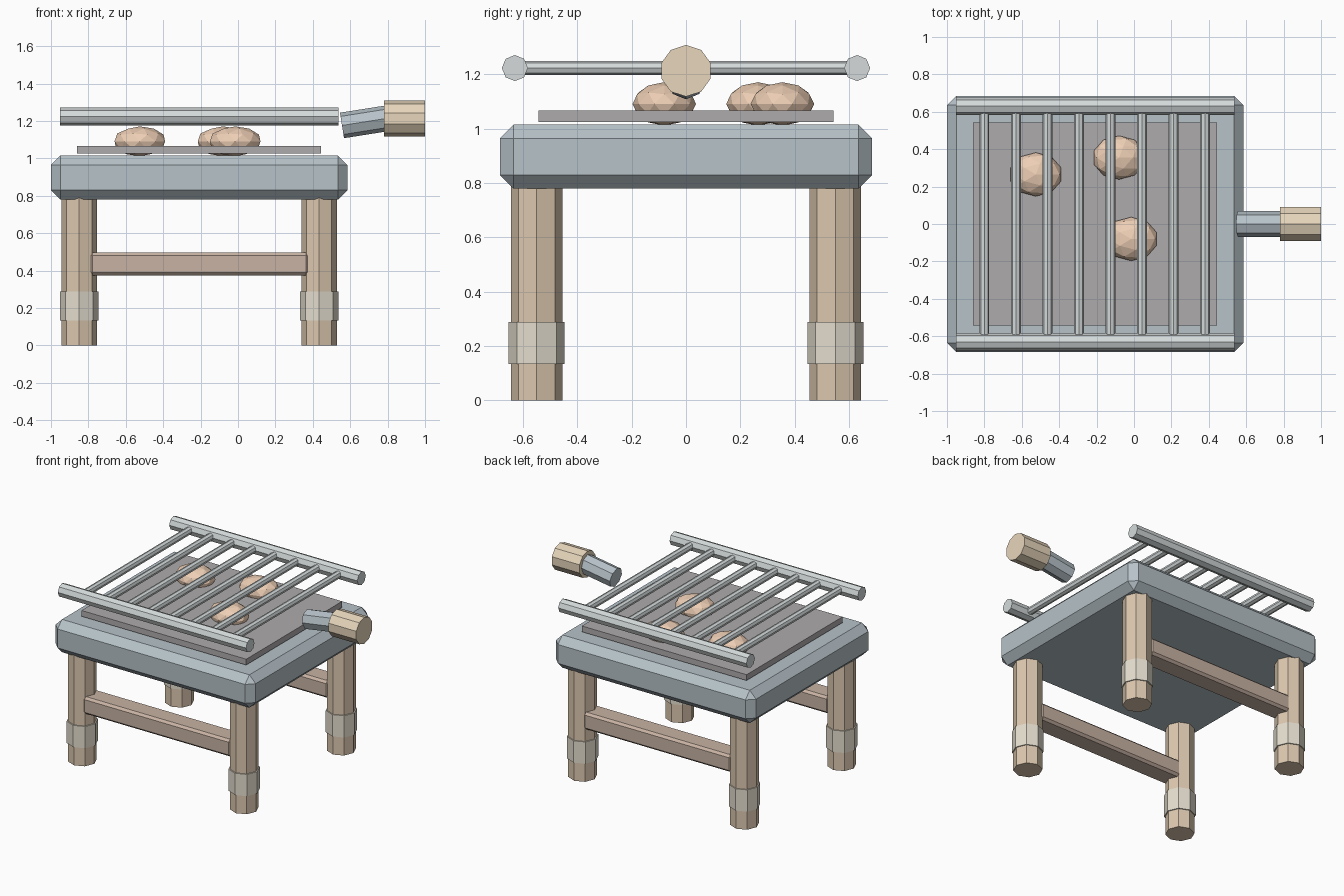
import bpy
from math import radians
from mathutils import Vector

if "Cube" in bpy.data.objects:
    bpy.data.objects.remove(bpy.data.objects["Cube"])


def material(name, r, g, b):
    m = bpy.data.materials.new(name)
    m.diffuse_color = (r, g, b, 1)
    m.use_nodes = True
    m.node_tree.nodes["Principled BSDF"].inputs["Base Color"].default_value = m.diffuse_color
    return m


STEEL = material("blue_steel", 0.47, 0.54, 0.58)
BAR = material("bare_metal", 0.66, 0.70, 0.70)
ASH = material("ash", 0.43, 0.41, 0.42)
WOOD = material("wood", 0.72, 0.58, 0.43)
DARK_WOOD = material("dark_wood", 0.58, 0.45, 0.37)
BAND = material("band", 0.78, 0.73, 0.62)
GRIP = material("grip", 0.80, 0.67, 0.50)
BUN = material("bun", 0.85, 0.62, 0.46)


def finish(name, mat):
    ob = bpy.context.object
    ob.name = name
    ob.data.materials.append(mat)
    return ob


def box(name, center, size, mat, bevel=0):
    bpy.ops.mesh.primitive_cube_add(size=1, location=center)
    ob = finish(name, mat)
    ob.scale = size
    bpy.ops.object.transform_apply(location=False, rotation=False, scale=True)
    if bevel:
        mod = ob.modifiers.new("chamfer", "BEVEL")
        mod.width = bevel
        mod.segments = 1
    return ob


def rod(name, start, end, radius, mat, sides=8):
    a, b = Vector(start), Vector(end)
    bpy.ops.mesh.primitive_cylinder_add(vertices=sides, radius=radius, depth=(b - a).length,
                                        location=(a + b) / 2)
    ob = finish(name, mat)
    ob.rotation_euler = (b - a).to_track_quat("Z", "Y").to_euler()
    return ob


CX = -0.2075  # middle of the body; the handle sticks out to the right

# Fire box and ash bed
box("fire_box", (CX, 0, 0.897), (1.585, 1.37, 0.235), STEEL, 0.05)
box("ash_bed", (CX, 0, 1.046), (1.305, 1.085, 0.042), ASH)

# Legs with foot bands
for sy, depth in ((-1, "front"), (1, "back")):
    y = sy * 0.55
    for sx, side in ((-1, "left"), (1, "right")):
        x = CX + sx * 0.6415
        rod(f"{depth}_{side}_leg", (x, y, 0), (x, y, 0.79), 0.095, WOOD)
        rod(f"{depth}_{side}_leg_band", (x, y, 0.133), (x, y, 0.289), 0.103, BAND)
    # Stretcher between the legs and grate side rail
    box(f"{depth}_stretcher", (CX, y, 0.436), (1.175, 0.15, 0.123), DARK_WOOD, 0.016)
    rod(f"{depth}_grate_rail", (-0.953, sy * 0.63, 1.223), (0.538, sy * 0.63, 1.223), 0.048, BAR)

# Grate bars
for i in range(8):
    x = -0.80 + i * 0.1686
    rod(f"grate_bar_{i + 1}", (x, -0.62, 1.223), (x, 0.62, 1.223), 0.026, BAR)

# Handle: tilted neck and level grip
rod("handle_neck", (0.556, 0, 1.176), (0.81, 0, 1.216), 0.069, STEEL)
grip = rod("handle_grip", (0.78, 0, 1.213), (1.0, 0, 1.213), 0.095, GRIP, 10)
grip.rotation_euler = (radians(90), 0, radians(90))

# Faceted buns on the bed
for i, (x, y) in enumerate(((-0.525, 0.265), (-0.08, 0.355), (-0.015, -0.08))):
    bpy.ops.mesh.primitive_ico_sphere_add(subdivisions=2, radius=1, location=(x, y, 1.091))
    finish(f"bun_{i + 1}", BUN).scale = (0.142, 0.117, 0.08)
